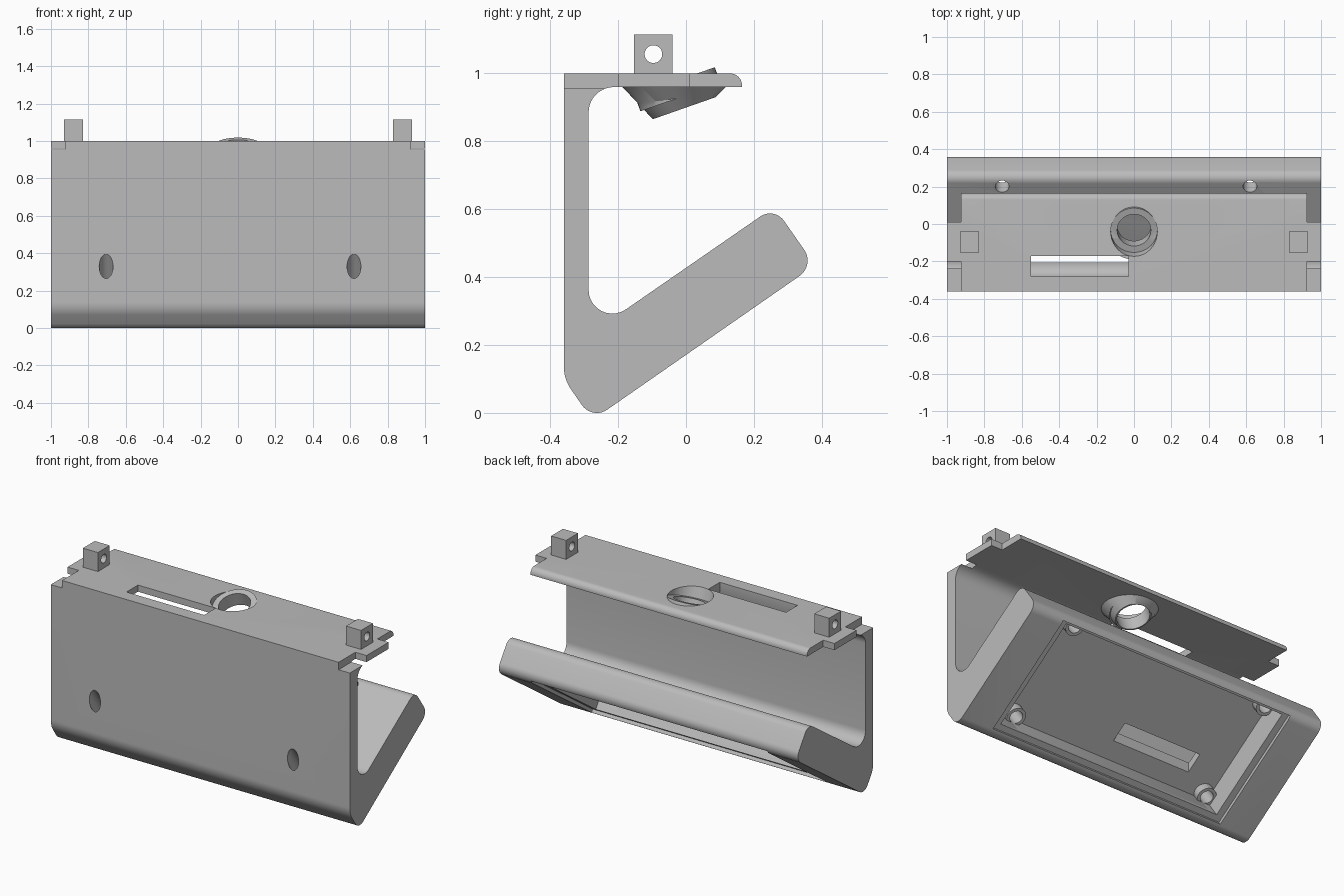
import bpy, bmesh
from math import pi, radians, cos, sin, tan
from mathutils import Vector, Matrix

if "Cube" in bpy.data.objects:
    bpy.data.objects.remove(bpy.data.objects["Cube"], do_unlink=True)

grey = bpy.data.materials.new("plain grey")
grey.use_nodes = True
grey.diffuse_color = (0.5, 0.5, 0.5, 1)
grey.node_tree.nodes["Principled BSDF"].inputs["Base Color"].default_value = (0.5, 0.5, 0.5, 1)

# Local frames: the sloping tray (y up the slope, z through it) and the tilted socket
TRAY = Matrix.Translation((0, -0.21, 0.025)) @ Matrix.Rotation(radians(34.8), 4, 'X')
SOCKET = Matrix.Translation((0, -0.033, 0.977)) @ Matrix.Rotation(radians(19.3), 4, 'X')
FLAT = Matrix.Identity(4)


def finish(name, bm):
    bmesh.ops.recalc_face_normals(bm, faces=bm.faces)
    mesh = bpy.data.meshes.new(name)
    bm.to_mesh(mesh)
    bm.free()
    mesh.materials.append(grey)
    ob = bpy.data.objects.new(name, mesh)
    bpy.context.collection.objects.link(ob)
    return ob


def box(name, lo, hi, frame=FLAT):
    lo, hi = Vector(lo), Vector(hi)
    bm = bmesh.new()
    bmesh.ops.create_cube(bm, size=1, matrix=frame @ Matrix.Translation((lo + hi) / 2)
                          @ Matrix.Diagonal((*(hi - lo), 1)))
    return finish(name, bm)


def cylinder(name, x, y, z0, z1, r, frame=FLAT):
    bm = bmesh.new()
    bmesh.ops.create_cone(bm, cap_ends=True, segments=48, radius1=r, radius2=r, depth=z1 - z0,
                          matrix=frame @ Matrix.Translation((x, y, (z0 + z1) / 2)))
    return finish(name, bm)


def rounded(corners, steps=10):
    """Outline through (y, z, radius) corners with arcs at the rounded ones."""
    out = []
    for i, (y, z, r) in enumerate(corners):
        p = Vector((y, z))
        if r == 0:
            out.append(p)
            continue
        a = (Vector(corners[i - 1][:2]) - p).normalized()
        b = (Vector(corners[(i + 1) % len(corners)][:2]) - p).normalized()
        half = a.angle(b) / 2
        mid = p + (a + b).normalized() * r / sin(half)
        start = p + a * r / tan(half) - mid
        end = p + b * r / tan(half) - mid
        sweep = start.angle(end)
        for k in range(steps + 1):
            t = k / steps
            out.append(mid + (start * sin((1 - t) * sweep) + end * sin(t * sweep)) / sin(sweep))
    return out


def boolean(ob, tool, operation='DIFFERENCE', keep=False):
    mod = ob.modifiers.new("cut", 'BOOLEAN')
    mod.object, mod.operation, mod.solver = tool, operation, 'EXACT'
    bpy.context.view_layer.objects.active = ob
    bpy.ops.object.modifier_apply(modifier=mod.name)
    if not keep:
        bpy.data.objects.remove(tool, do_unlink=True)


# Bracket: top plate, front wall and sloping tray in one profile
profile = rounded([
    (-0.36, 1, 0), (0.165, 1, 0.035), (0.165, 0.96, 0), (-0.287, 0.96, 0.075),
    (-0.287, 0.229, 0.07), (0.26, 0.607, 0.05), (0.38, 0.435, 0.055),
    (-0.276, -0.021, 0.053), (-0.36, 0.1, 0.12)])
bm = bmesh.new()
face = bm.faces.new([bm.verts.new((-1, p.x, p.y)) for p in profile])
ext = bmesh.ops.extrude_face_region(bm, geom=[face])
bmesh.ops.translate(bm, vec=(2, 0, 0), verts=[v for v in ext["geom"] if isinstance(v, bmesh.types.BMVert)])
bracket = finish("bracket", bm)

# Corner notches in the top plate
for side in (-1, 1):
    a, b = sorted((side * 0.925, side * 1.1))
    boolean(bracket, box("notch", (a, -0.5, 0.955), (b, -0.2, 1.1)))
    boolean(bracket, box("notch", (a, 0.01, 0.9), (b, 0.3, 1.1)))

# Slot in the top plate, tray pocket, lid ledge and slot in the pocket floor
boolean(bracket, box("slot", (-0.55, -0.28, 0.8), (-0.03, -0.17, 1.1)))
boolean(bracket, box("pocket", (-0.75, 0.015, -0.1), (0.75, 0.675, 0.17), TRAY))
boolean(bracket, box("ledge", (-0.79, -0.02, -0.1), (0.79, 0.69, 0.02), TRAY))
boolean(bracket, box("floor_slot", (-0.55, -0.205, 0.15), (-0.03, -0.11, 0.5)))

# Screw bosses with drilled holes through the tray
bosses = []
for x in (-0.705, 0.62):
    for s in (0.051, 0.646):
        boss = cylinder("screw_boss", x, s, 0.12, 0.18, 0.055, TRAY)
        drill = cylinder("drill", x, s, 0.05, 0.5, 0.037, TRAY)
        boolean(boss, drill, keep=True)
        boolean(bracket, drill)
        bosses.append(boss)

# Tilted socket ring with a flared collar under the plate
boolean(bracket, cylinder("socket_bore", 0, 0, -0.09, 0.2, 0.1245, SOCKET))
bm = bmesh.new()
low, high = [], []
for k in range(64):
    c, s = cos(k * pi / 32), sin(k * pi / 32)
    low.append(bm.verts.new(SOCKET @ Vector((0.098 * c, 0.098 * s, -0.084))))
    high.append(bm.verts.new((0.155 * c, -0.035 + 0.155 * s, 0.963)))
for k in range(64):
    n = (k + 1) % 64
    bm.faces.new((low[k], low[n], high[n], high[k]))
bm.faces.new(low)
bm.faces.new(high)
socket = finish("socket", bm)
boolean(socket, cylinder("ring", 0, 0, -0.05, 0, 0.125, SOCKET), 'UNION')
boolean(socket, cylinder("recess", 0, 0, 0, 0.2, 0.126, SOCKET))
boolean(socket, cylinder("hole", 0, 0, -0.2, 0.2, 0.09, SOCKET))

# Pierced mounting lugs
lugs = []
for name, x in (("right_lug", -0.88), ("left_lug", 0.88)):
    lug = box(name, (x - 0.05, -0.153, 0.99), (x + 0.05, -0.04, 1.115))
    across = Matrix.Translation((x, -0.096, 1.057)) @ Matrix.Rotation(pi / 2, 4, 'Y')
    boolean(lug, cylinder("pin_hole", 0, 0, -0.2, 0.2, 0.026, across))
    lugs.append(lug)

# Smooth the rounded surfaces, keep edges crisp
bpy.ops.object.select_all(action='DESELECT')
for ob in [bracket, socket] + bosses + lugs:
    ob.select_set(True)
bpy.context.view_layer.objects.active = bracket
bpy.ops.object.shade_smooth_by_angle(angle=radians(30))
